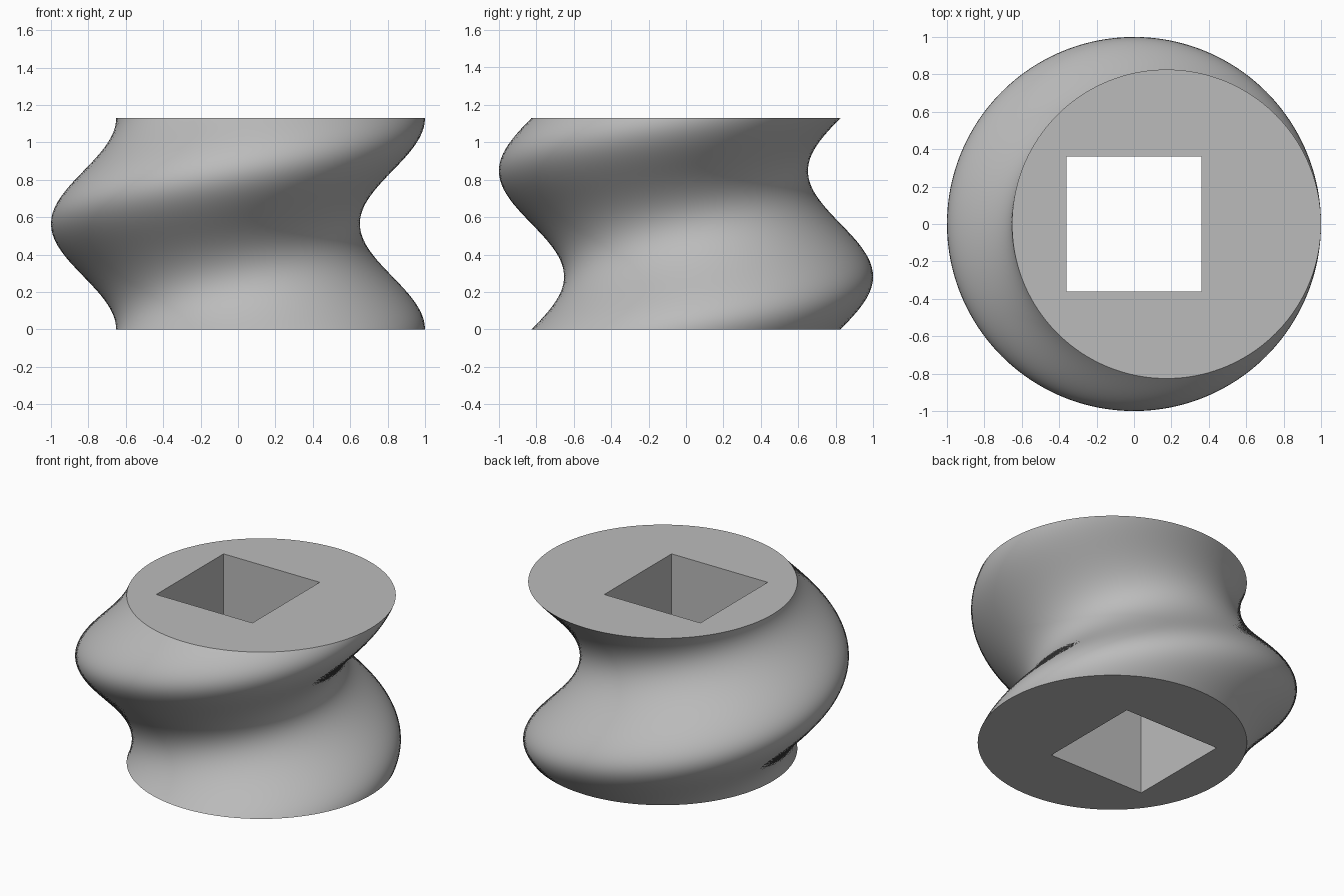
import bpy, bmesh, math

if "Cube" in bpy.data.objects:
    bpy.data.objects.remove(bpy.data.objects["Cube"])

R, OFF, H, HALF = 0.826, 0.174, 1.13, 0.36   # disc radius, eccentricity, height, half bore
SEG, LAYERS = 160, 96

grey = bpy.data.materials.new("plain grey")
grey.diffuse_color = (0.50, 0.50, 0.50, 1)
grey.use_nodes = True
grey.node_tree.nodes["Principled BSDF"].inputs["Base Color"].default_value = grey.diffuse_color

bm = bmesh.new()


def ring(points, z):
    return [bm.verts.new((x, y, z)) for x, y in points]


def skin(a, b):
    n = len(a)
    for i in range(n):
        j = (i + 1) % n
        bm.faces.new((a[i], a[j], b[j], b[i]))


# Outer wall: an off-centre disc swept upward through one full turn
rings = []
for k in range(LAYERS + 1):
    t = 2 * math.pi * k / LAYERS
    cx, cy = OFF * math.cos(t), OFF * math.sin(t)
    pts = [(cx + R * math.cos(t + 2 * math.pi * i / SEG),
            cy + R * math.sin(t + 2 * math.pi * i / SEG)) for i in range(SEG)]
    rings.append(ring(pts, H * k / LAYERS))
for a, b in zip(rings, rings[1:]):
    skin(a, b)

# Straight square bore
square = [(HALF, HALF), (-HALF, HALF), (-HALF, -HALF), (HALF, -HALF)]
low, high = ring(square, 0), ring(square, H)
skin(high, low)

# Flat end caps between disc edge and bore
for outer, inner, nz in ((rings[0], low, -1), (rings[-1], high, 1)):
    edges = [bm.edges.get((loop[i - 1], loop[i])) for loop in (outer, inner)
             for i in range(len(loop))]
    bmesh.ops.triangle_fill(bm, edges=edges, use_beauty=True, normal=(0, 0, nz))
bmesh.ops.recalc_face_normals(bm, faces=bm.faces[:])

mesh = bpy.data.meshes.new("twisted_rotor")
bm.to_mesh(mesh)
bm.free()
mesh.materials.append(grey)
rotor = bpy.data.objects.new("twisted_rotor", mesh)
bpy.context.collection.objects.link(rotor)
bpy.context.view_layer.objects.active = rotor
rotor.select_set(True)
bpy.ops.object.shade_smooth_by_angle(angle=math.radians(30))
